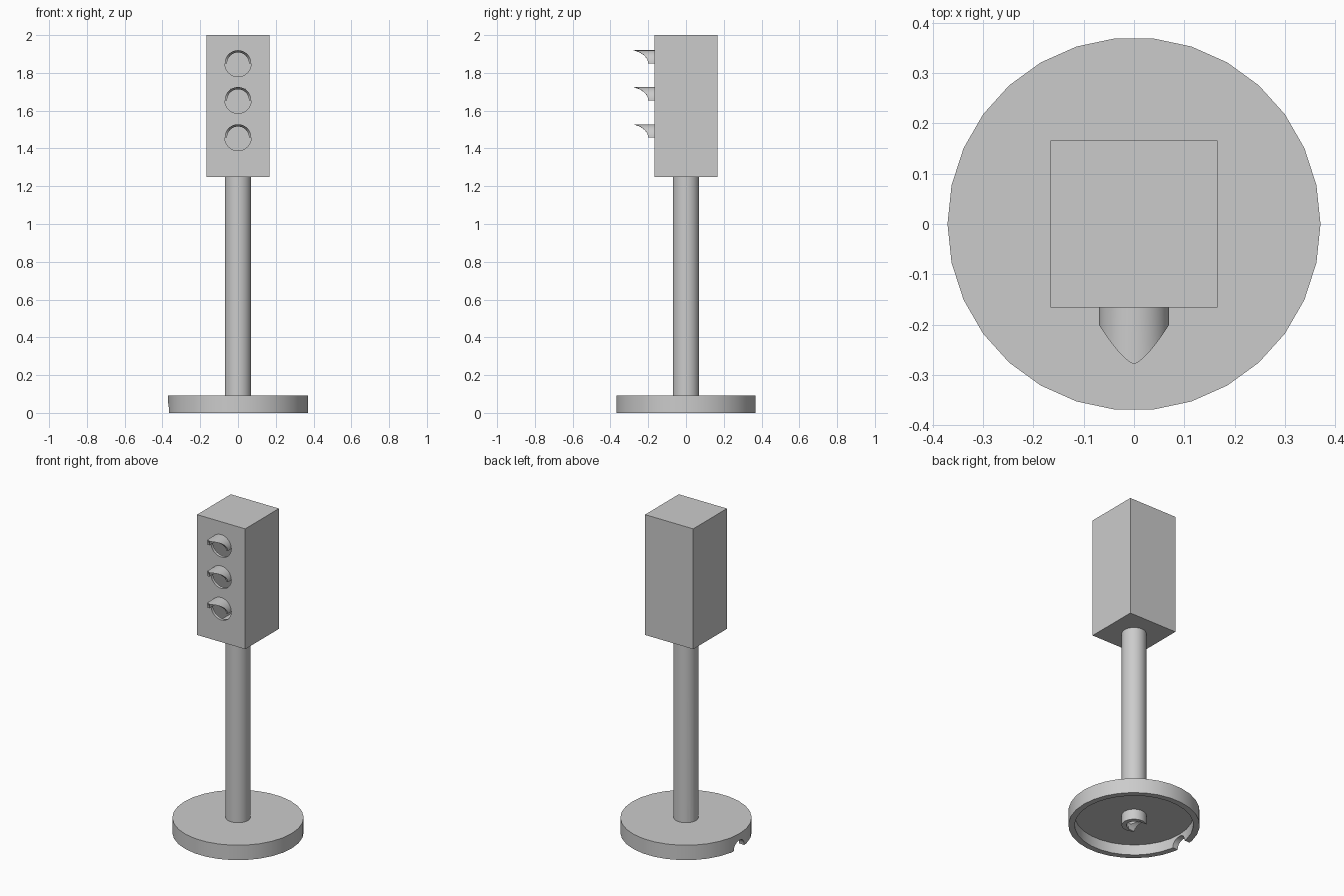
import bpy, bmesh, math
from mathutils import Matrix

if "Cube" in bpy.data.objects:
    bpy.data.objects.remove(bpy.data.objects["Cube"])

grey = bpy.data.materials.new("plain_grey")
grey.diffuse_color = (0.6, 0.6, 0.6, 1)
grey.use_nodes = True
grey.node_tree.nodes["Principled BSDF"].inputs["Base Color"].default_value = grey.diffuse_color
SEGS = 30


def make(name, bm):
    bmesh.ops.recalc_face_normals(bm, faces=bm.faces)
    me = bpy.data.meshes.new(name)
    bm.to_mesh(me)
    bm.free()
    ob = bpy.data.objects.new(name, me)
    bpy.context.collection.objects.link(ob)
    me.materials.append(grey)
    return ob


def lathe(name, profile):
    """Closed (radius, z) profile turned around the z axis."""
    bm = bmesh.new()
    rings = []
    for i in range(SEGS):
        a = 2 * math.pi * i / SEGS
        rings.append([bm.verts.new((r * math.cos(a), r * math.sin(a), z)) for r, z in profile])
    n = len(profile)
    for i in range(SEGS):
        p, q = rings[i], rings[(i + 1) % SEGS]
        for j in range(n):
            k = (j + 1) % n
            bm.faces.new((p[j], q[j], q[k], p[k]))
    return make(name, bm)


def box(name, half, z0, z1):
    bm = bmesh.new()
    m = Matrix.Translation((0, 0, (z0 + z1) / 2)) @ Matrix.Diagonal((2 * half, 2 * half, z1 - z0, 1))
    bmesh.ops.create_cube(bm, size=1, matrix=m)
    return make(name, bm)


def rod(name, radius, length, centre, axis):
    bm = bmesh.new()
    m = Matrix.Translation(centre)
    if axis != 'Z':
        m = m @ Matrix.Rotation(math.pi / 2, 4, 'Y' if axis == 'X' else 'X')
    bmesh.ops.create_cone(bm, cap_ends=True, segments=32, radius1=radius, radius2=radius,
                          depth=length, matrix=m)
    return make(name, bm)


def cut(ob, cutter):
    """Subtract the cutter from the object, then discard it."""
    cutter.hide_render = True
    mod = ob.modifiers.new("cut", 'BOOLEAN')
    mod.operation, mod.solver, mod.object = 'DIFFERENCE', 'EXACT', cutter
    bpy.context.view_layer.objects.active = ob
    bpy.ops.object.modifier_apply(modifier=mod.name)
    bpy.data.objects.remove(cutter)


# Base: shallow upside-down dish
base = lathe("base", [(0.055, 0.093), (0.371, 0.093), (0.371, 0),
                      (0.335, 0), (0.335, 0.065), (0.055, 0.065)])

# Pole: hollow tube down through the base
pole = lathe("pole", [(0.07, 0), (0.07, 1.26), (0.043, 1.26), (0.043, 0)])

# Cable notch on the left side, through the rim and the tube
for part in (base, pole):
    cut(part, rod("notch_cutter", 0.052, 0.5, (-0.25, 0, 0), 'X'))

# Lamp housing: hollow box with three round openings
LAMPS = (1.85, 1.655, 1.458)
R = 0.07
housing = box("housing", 0.166, 1.25, 2.0)
cut(housing, box("cavity_cutter", 0.148, 1.27, 1.982))
cut(housing, rod("pole_cutter", 0.05, 0.1, (0, 0, 1.25), 'Z'))
for z in LAMPS:
    cut(housing, rod("lamp_cutter", R, 0.1, (0, -0.16, z), 'Y'))


# Hoods: half tubes whose front edge sweeps out to a point
def front_y(h):
    c = math.sqrt(max(0, 1 - (h / R) ** 2))
    return -0.279 + 0.079 * c ** 1.4


def hood(name, zc):
    bm = bmesh.new()
    rows = []
    steps = 24
    for i in range(steps + 1):
        a = math.pi * i / steps
        row = []
        for r, front in ((R, False), (R, True), (R - 0.012, True), (R - 0.012, False)):
            x, h = r * math.cos(a), r * math.sin(a)
            row.append(bm.verts.new((x, front_y(h) if front else -0.148, zc + h)))
        rows.append(row)
    for p, q in zip(rows, rows[1:]):
        for j in range(4):
            k = (j + 1) % 4
            bm.faces.new((p[j], p[k], q[k], q[j]))
    bm.faces.new(rows[0])
    bm.faces.new(rows[-1])
    return make(name, bm)


for name, z in zip(("top_hood", "middle_hood", "bottom_hood"), LAMPS):
    hood(name, z)

# Smooth round sides, keep edges sharp
bpy.ops.object.select_all(action='DESELECT')
for ob in bpy.context.collection.objects:
    ob.select_set(True)
    bpy.context.view_layer.objects.active = ob
bpy.ops.object.shade_smooth_by_angle(angle=math.radians(30))
